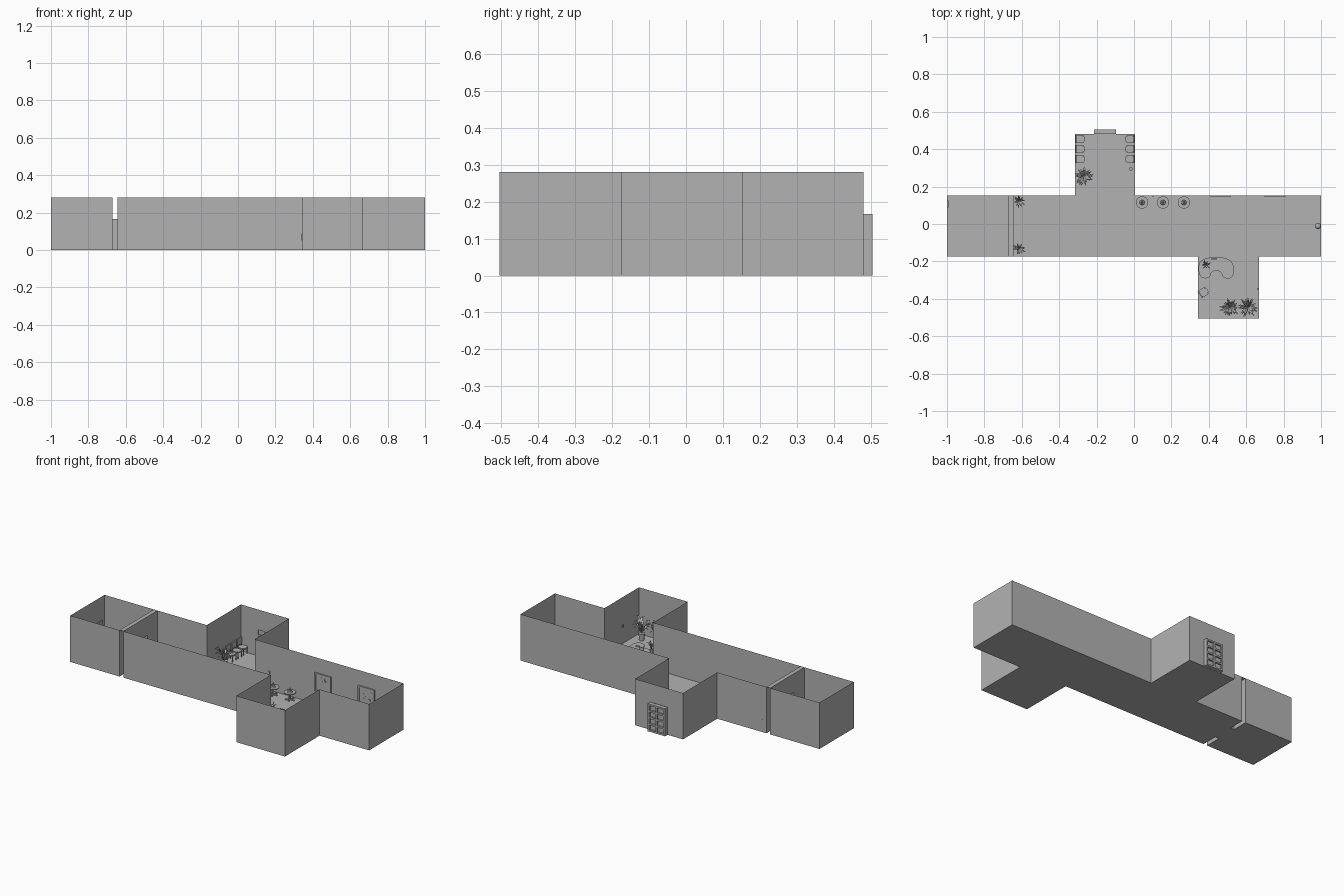
import bpy, bmesh, math, random
from mathutils import Vector, Matrix

if "Cube" in bpy.data.objects:
    bpy.data.objects.remove(bpy.data.objects["Cube"])

random.seed(4)
H, DOOR_H = 0.28, 0.167
Y0, Y1 = -0.175, 0.153            # main hall front and back
grey = bpy.data.materials.new("plain_grey")
grey.diffuse_color = (0.45, 0.45, 0.45, 1)
grey.use_nodes = True
grey.node_tree.nodes["Principled BSDF"].inputs["Base Color"].default_value = grey.diffuse_color


def finish(name, bm, smooth=False):
    me = bpy.data.meshes.new(name)
    bm.to_mesh(me)
    bm.free()
    ob = bpy.data.objects.new(name, me)
    bpy.context.collection.objects.link(ob)
    me.materials.append(grey)
    if smooth:
        bpy.context.view_layer.objects.active = ob
        ob.select_set(True)
        bpy.ops.object.shade_smooth_by_angle(angle=math.radians(35))
        ob.select_set(False)
    return ob


def quad(bm, *pts):
    bm.faces.new([bm.verts.new(p) for p in pts])


def box(bm, x0, x1, y0, y1, z0, z1, m=None):
    mat = Matrix.Translation(((x0+x1)/2, (y0+y1)/2, (z0+z1)/2)) @ Matrix.Diagonal((x1-x0, y1-y0, z1-z0, 1))
    bmesh.ops.create_cube(bm, size=1, matrix=(m or Matrix()) @ mat)


def cyl(bm, x, y, z0, z1, r0, r1=None, n=16):
    bmesh.ops.create_cone(bm, cap_ends=True, segments=n, radius1=r0, radius2=r0 if r1 is None else r1,
                          depth=z1-z0, matrix=Matrix.Translation((x, y, (z0+z1)/2)))


def wall(bm, p, q, door=None):
    """Thin wall from p to q; door gives the opening as two fractions along it."""
    p, q = Vector(p).to_3d(), Vector(q).to_3d()

    def panel(a, b, z0, z1):
        a, b = p.lerp(q, a), p.lerp(q, b)
        quad(bm, (a.x, a.y, z0), (b.x, b.y, z0), (b.x, b.y, z1), (a.x, a.y, z1))
    if door:
        a, b = door
        panel(0, a, 0, H)
        panel(b, 1, 0, H)
        panel(a, b, DOOR_H, H)
    else:
        panel(0, 1, 0, H)


# Floor: lobby, hall, two alcoves and the doorway sill
PL, PR = -0.67, -0.645            # double partition
DY0, DY1 = -0.075, 0.055          # doorway sides
bm = bmesh.new()
for x0, x1, y0, y1 in ((-1, PL, Y0, Y1), (PR, 1, Y0, Y1), (-0.316, 0.005, Y1, 0.48),
                       (0.342, 0.668, -0.505, Y0), (PL, PR, DY0, DY1)):
    quad(bm, (x0, y0, 0), (x1, y0, 0), (x1, y1, 0), (x0, y1, 0))
finish("floor", bm)

# Walls
bm = bmesh.new()
main = [(PR, Y1), (-0.316, Y1), (-0.316, 0.48), (0.005, 0.48), (0.005, Y1), (1, Y1), (1, Y0),
        (0.668, Y0), (0.668, -0.505), (0.342, -0.505), (0.342, Y0), (PR, Y0)]
for i in range(len(main)-1):
    wall(bm, main[i], main[i+1], (0.32, 0.682) if i == 2 else None)
lobby = [(PL, Y0), (-1, Y0), (-1, Y1), (PL, Y1)]
for a, b in zip(lobby, lobby[1:]):
    wall(bm, a, b)
cut = ((DY0-Y0)/(Y1-Y0), (DY1-Y0)/(Y1-Y0))
for x in (PL, PR):
    wall(bm, (x, Y0), (x, Y1), cut)
finish("walls", bm)

# Doorway lining and partition cap
bm = bmesh.new()
for y in (DY0, DY1):
    quad(bm, (PL, y, 0), (PR, y, 0), (PR, y, DOOR_H), (PL, y, DOOR_H))
for z, a, b in ((DOOR_H, DY0, DY1), (H, Y0, Y1)):
    quad(bm, (PL, a, z), (PR, a, z), (PR, b, z), (PL, b, z))
finish("partition_lining", bm)

# Panelled back door standing in a recess
bm = bmesh.new()
dx0, dx1, t = -0.213, -0.097, 0.01
mid = (dx0+dx1)/2
for x0, x1 in ((dx0, dx0+t), (dx1-t, dx1), (mid-t/2, mid+t/2)):
    box(bm, x0, x1, 0.48, 0.505, 0, DOOR_H)
for i in range(5):
    z = i*(DOOR_H-t)/4
    box(bm, dx0, dx1, 0.481, 0.504, z, z+t)
box(bm, dx0+0.002, dx1-0.002, 0.488, 0.494, 0.002, DOOR_H-0.002)
finish("back_door", bm)


def chair(name, x, y, ang):
    m = Matrix.Translation((x, y, 0)) @ Matrix.Rotation(ang, 4, 'Z')
    bm = bmesh.new()
    box(bm, -0.024, 0.024, -0.022, 0.022, 0.034, 0.042, m)
    box(bm, -0.024, -0.018, -0.022, 0.022, 0.05, 0.088, m)
    edges = [e for e in bm.edges if abs(e.verts[0].co.z-e.verts[1].co.z) > 0.005]
    bmesh.ops.bevel(bm, geom=edges[:4], offset=0.008, segments=2, affect='EDGES')
    for sx in (-1, 1):
        for sy in (-1, 1):
            box(bm, sx*0.018-0.002, sx*0.018+0.002, sy*0.017-0.002, sy*0.017+0.002,
                0, 0.055 if sx < 0 else 0.036, m)
    finish(name, bm)


# Waiting chairs along both alcove sides and one visitor chair at the desk
for y in (0.455, 0.401, 0.348):
    chair("left_waiting_chair", -0.288, y, 0)
    chair("right_waiting_chair", -0.021, y, math.pi)
chair("visitor_chair", 0.372, -0.365, math.radians(35))


def plant(name, x, y, r, h, n, pot, base=0):
    bm = bmesh.new()
    cyl(bm, x, y, base, base+h*0.3, pot*0.75, pot, 12)
    for i in range(n):             # arching tapered leaves
        a = i*2.4 + random.uniform(-0.2, 0.2)
        reach, rise = r*random.uniform(0.65, 1.05), h*random.uniform(0.3, 0.72)
        d, s = Vector((math.cos(a), math.sin(a), 0)), Vector((-math.sin(a), math.cos(a), 0))
        prev = None
        for k, w in enumerate((0.03, 0.11, 0.09, 0.0)):
            u = k/3
            c = Vector((x, y, base+h*0.28)) + d*reach*u + Vector((0, 0, rise*math.sin(u*2.1)))
            row = [bm.verts.new(c-s*w*r), bm.verts.new(c+s*w*r)] if w else [bm.verts.new(c)]
            if prev:
                bm.faces.new(prev + row[::-1])
            prev = row
    finish(name, bm)


# Potted plants
plant("alcove_plant", -0.27, 0.256, 0.058, 0.13, 22, 0.018)
plant("office_plant_left", 0.512, -0.447, 0.056, 0.14, 22, 0.018)
plant("office_plant_right", 0.608, -0.445, 0.056, 0.14, 22, 0.018)
for y in (0.123, -0.132):
    plant("door_plant", -0.615, y, 0.038, 0.09, 12, 0.013)

# Round pedestal tables with star feet and a small vase
for x in (0.043, 0.155, 0.267):
    bm = bmesh.new()
    cyl(bm, x, 0.115, 0.042, 0.047, 0.033, n=24)
    cyl(bm, x, 0.115, 0.004, 0.042, 0.005)
    cyl(bm, x, 0.115, 0.047, 0.055, 0.014, 0.012)
    cyl(bm, x, 0.115, 0.055, 0.072, 0.006, 0.003)
    for k in range(5):
        m = Matrix.Translation((x, 0.115, 0)) @ Matrix.Rotation(k*math.tau/5, 4, 'Z')
        box(bm, 0, 0.028, -0.003, 0.003, 0, 0.006, m)
    finish("round_table", bm, True)

# Kidney-shaped reception desk: outline rounded by corner cutting
pts = [Vector(p) for p in ((0.345, -0.177), (0.53, -0.177), (0.537, -0.29), (0.475, -0.292),
                           (0.465, -0.25), (0.415, -0.25), (0.405, -0.292), (0.345, -0.288))]
for _ in range(3):
    pts = [p for a, b in zip(pts, pts[1:]+pts[:1]) for p in (a.lerp(b, 0.25), a.lerp(b, 0.75))]
bm = bmesh.new()
top = bm.faces.new([bm.verts.new((p.x, p.y, 0.062)) for p in pts])
ext = bmesh.ops.extrude_face_region(bm, geom=[top])
bmesh.ops.translate(bm, vec=(0, 0, 0.007), verts=[v for v in ext["geom"] if isinstance(v, bmesh.types.BMVert)])
for x in (0.365, 0.505):
    box(bm, x-0.006, x+0.006, -0.27, -0.195, 0, 0.062)
finish("reception_desk", bm)

# Items on the desk
bm = bmesh.new()
box(bm, 0.413, 0.443, -0.19, -0.185, 0.077, 0.103)
box(bm, 0.421, 0.435, -0.193, -0.182, 0.069, 0.077)
for x, y in ((0.5, -0.203), (0.495, -0.243)):
    box(bm, x-0.01, x+0.01, y-0.006, y+0.006, 0.069, 0.073)
finish("desk_items", bm)
plant("desk_plant", 0.385, -0.218, 0.03, 0.07, 10, 0.009, 0.069)

# Framed pictures on the back wall
for x in (0.463, 0.754):
    bm = bmesh.new()
    w, z0, z1 = 0.055, 0.08, 0.19
    box(bm, x-w, x+w, 0.149, 0.1525, z0, z1)
    for s in (-1, 1):
        box(bm, x+s*(w-0.004)-0.004, x+s*(w-0.004)+0.004, 0.144, 0.152, z0, z1)
        zc = (z0+z1)/2 + s*((z1-z0)/2-0.004)
        box(bm, x-w, x+w, 0.144, 0.152, zc-0.004, zc+0.004)
    for k in range(5):
        px, pz = x+random.uniform(-0.035, 0.035), random.uniform(z0+0.02, z1-0.02)
        box(bm, px-0.005, px+0.005, 0.147, 0.15, pz-0.005, pz+0.005)
    finish("framed_picture", bm)

# Waste bin, wall plates and the end wall lamp
bm = bmesh.new()
cyl(bm, -0.018, 0.294, 0, 0.035, 0.008, 0.01)
finish("waste_bin", bm, True)
bm = bmesh.new()
box(bm, -0.999, -0.993, 0.088, 0.126, 0.1, 0.14)
box(bm, 0.096, 0.108, 0.147, 0.152, 0.1, 0.115)
box(bm, 0.661, 0.667, -0.352, -0.342, 0.1, 0.115)
finish("wall_plates", bm)
bm = bmesh.new()
bmesh.ops.create_uvsphere(bm, u_segments=16, v_segments=8, radius=0.016,
                          matrix=Matrix.Translation((0.984, -0.011, 0.15)))
finish("wall_lamp", bm, True)
